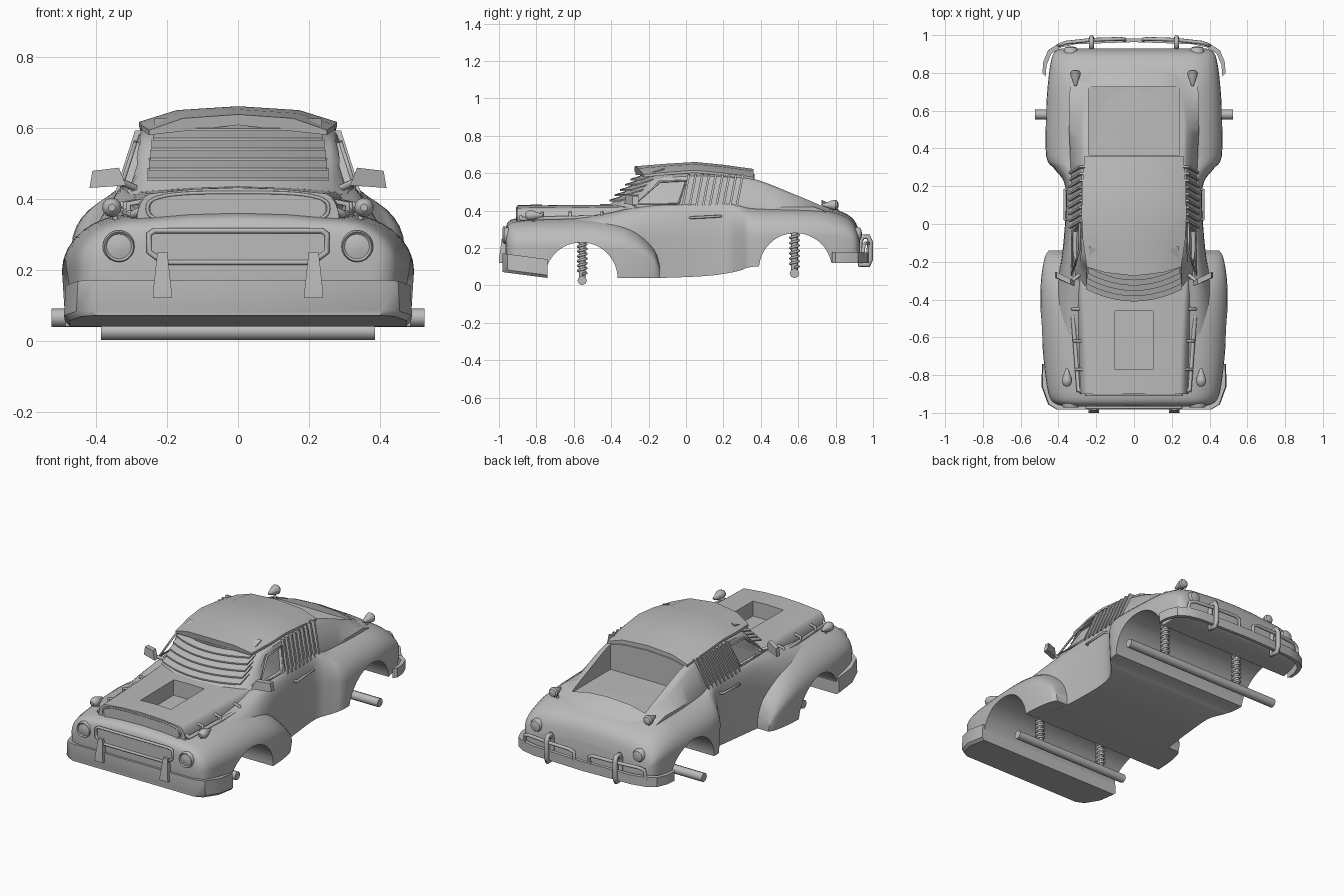
import bpy, bmesh
from math import sin, cos, pi, tau

if "Cube" in bpy.data.objects:
    bpy.data.objects.remove(bpy.data.objects["Cube"], do_unlink=True)

grey = bpy.data.materials.new("plain grey")
grey.use_nodes = True
grey.diffuse_color = (0.5, 0.5, 0.5, 1)
grey.node_tree.nodes["Principled BSDF"].inputs["Base Color"].default_value = grey.diffuse_color


def link(name, data):
    ob = bpy.data.objects.new(name, data)
    data.materials.append(grey)
    bpy.context.collection.objects.link(ob)
    return ob


def solid(name, rings):
    """Closed body through a list of equal rings of 3D points."""
    bm = bmesh.new()
    loops = [[bm.verts.new(p) for p in ring] for ring in rings]
    count = len(loops[0])
    for a, b in zip(loops, loops[1:]):
        for i in range(count):
            j = (i + 1) % count
            bm.faces.new((a[i], a[j], b[j], b[i]))
    bm.faces.new(loops[0][::-1])
    bm.faces.new(loops[-1])
    bmesh.ops.recalc_face_normals(bm, faces=bm.faces)
    mesh = bpy.data.meshes.new(name)
    bm.to_mesh(mesh)
    bm.free()
    return link(name, mesh)


def box(name, x0, x1, y0, y1, z0, z1):
    return solid(name, [[(x0, y0, z), (x1, y0, z), (x1, y1, z), (x0, y1, z)] for z in (z0, z1)])


def turned(name, x, z, profile, sides=20):
    """Round part along y from (y, radius) pairs."""
    return solid(name, [[(x + r * cos(tau * i / sides), y, z + r * sin(tau * i / sides))
                         for i in range(sides)] for y, r in profile])


def tube(name, points, radius, closed=False):
    curve = bpy.data.curves.new(name, "CURVE")
    curve.dimensions = "3D"
    curve.bevel_depth = radius
    curve.bevel_resolution = 2
    curve.use_fill_caps = True
    spline = curve.splines.new("POLY")
    spline.points.add(len(points) - 1)
    for slot, p in zip(spline.points, points):
        slot.co = (*p, 1)
    spline.use_cyclic_u = closed
    return link(name, curve)


def smooth_rows(rows, steps=4):
    """Rounded interpolation between station rows."""
    out = []
    for i in range(len(rows) - 1):
        p, a, b, n = rows[max(i - 1, 0)], rows[i], rows[i + 1], rows[min(i + 2, len(rows) - 1)]
        for k in range(steps):
            t = k / steps
            out.append([B + 0.5 * t * (C - A + t * (2 * A - 5 * B + 4 * C - D + t * (3 * (B - C) + D - A)))
                        for A, B, C, D in zip(p, a, b, n)])
    return out + [rows[-1]]


def loft(name, rows, section, bow=0):
    """Mirrored sections along y; bow sweeps the front edge back at the sides."""
    rings = []
    for y, *values in rows:
        half = section(*values)
        full = half + [(-x, z) for x, z in half[-2:0:-1]]
        sweep = bow * min(1, max(0, -y / 0.35))
        rings.append([(x, y + sweep * (x / 0.25) ** 2, z) for x, z in full])
    return solid(name, rings)


def rounded_section(w, low, xs, top):
    mid = low + 0.52 * (top - low)
    arc = [(xs + (w - xs) * cos(a * pi / 16), mid + (top - mid) * sin(a * pi / 16)) for a in range(9)]
    return [(0, low), (w * 0.98, low)] + arc + [(xs / 2, top + 0.012), (0, top + 0.016)]


def cabin_section(xb, xr, edge, top):
    belt = min(0.42, edge - 0.02)
    return [(0, 0.3), (xb, 0.3), (xb, belt), (xr, edge - 0.01), (xr - 0.015, edge),
            (xr * 0.55, edge + 0.75 * (top - edge)), (0, top)]


def roof_section(w, z):
    return [(0, z - 0.03), (w, z - 0.058), (w, z - 0.044), (w * 0.62, z - 0.011), (0, z)]


def cut(ob, *cutters):
    bpy.context.view_layer.objects.active = ob
    for c in cutters:
        mod = ob.modifiers.new("cut", "BOOLEAN")
        mod.object, mod.solver = c, "EXACT"
        bpy.ops.object.modifier_apply(modifier=mod.name)


def cabin_side(s, y, z, out=0):
    return (s * (0.333 - (z - 0.42) * 0.32 + out), y, z)


# Main shells
fenders = loft("front_fenders", smooth_rows([
    (-.965, .36, .12, .25, .28), (-.95, .42, .09, .27, .325), (-.89, .455, .07, .28, .345),
    (-.7, .48, .05, .29, .355), (-.5, .493, .04, .3, .355), (-.35, .495, .04, .3, .335),
    (-.25, .487, .04, .3, .285), (-.17, .47, .04, .3, .2), (-.14, .45, .04, .3, .11)]), rounded_section)
tub = loft("lower_body", smooth_rows([
    (-.7, .42, .05, .3, .345), (-.45, .425, .04, .31, .38), (-.3, .405, .04, .315, .41),
    (-.14, .378, .04, .32, .43), (.1, .36, .05, .32, .44), (.22, .37, .065, .32, .44),
    (.29, .42, .08, .31, .43), (.36, .465, .1, .3, .415), (.6, .465, .11, .29, .41),
    (.75, .455, .12, .28, .4), (.86, .44, .13, .26, .365), (.91, .42, .14, .25, .315),
    (.93, .38, .15, .22, .24)]), rounded_section)
hood = loft("hood", smooth_rows([
    (-.9, .285, .25, .24, .415), (-.6, .295, .25, .25, .417), (-.3, .31, .25, .27, .42)]), rounded_section)
cabin = loft("cabin", smooth_rows([
    (-.42, .3, .275, .4, .425), (-.3, .317, .275, .485, .51), (-.2, .328, .274, .57, .593),
    (.05, .335, .278, .595, .628), (.33, .337, .278, .573, .605), (.57, .345, .28, .485, .52),
    (.78, .33, .245, .4, .43), (.88, .27, .2, .33, .34)]), cabin_section, 0.06)
loft("roof_panel", [(-.275, .25, .637), (-.1, .272, .651), (.05, .278, .66), (.2, .274, .645),
                    (.36, .262, .623)], roof_section, 0.06)

# Wheel arches, window and hood openings
arches = []
for y, z in ((-.56, .035), (.585, .085)):
    r = 0.195
    arches.append(solid("arch_cutter", [[(x, y + r * cos(tau * i / 48), z + r * sin(tau * i / 48))
                                         for i in range(48)] for x in (-.7, .7)]))
rear_opening = box("rear_window_cutter", -.24, .24, .365, .725, .42, .8)
hood_opening = box("hood_cutter", -.1, .1, -.77, -.46, .34, .6)
window_shape = [(-.27, .435), (-.14, .555), (0, .56), (-.04, .435)]
windows = [solid("side_window_cutter", [[cabin_side(s, y, z, d) for y, z in window_shape]
                                        for d in (-.025, .1)]) for s in (1, -1)]
cut(fenders, arches[0], hood_opening)
cut(tub, *arches, rear_opening, hood_opening)
cut(hood, hood_opening)
cut(cabin, rear_opening, *windows)
for c in arches + windows + [rear_opening, hood_opening]:
    bpy.data.objects.remove(c, do_unlink=True)

# Windshield slats, bowed forward in the middle
for i in range(6):
    y, z, w = -.41 + .028 * i, .45 + .028 * i, .255 - .004 * i
    rings = []
    for k in range(-5, 6):
        t = k / 5
        f = y + 0.065 * t * t
        rings.append([(w * t, f, z), (w * t, f + .09, z + .03), (w * t, f + .09, z + .036), (w * t, f, z + .008)])
    solid("windshield_slat", rings)


# Nose: oval hood intake, grille and bumper
def power(v, e):
    return abs(v) ** e * (1 if v > 0 else -1)


def oval(scale):
    angles = [tau * i / 40 for i in range(40)]
    return [(.255 * scale * power(cos(a), .6), .372 + .045 * scale * power(sin(a), .7)) for a in angles]


solid("hood_intake", [[(x, y, z) for x, z in oval(.97)] for y in (-.88, -.905)])
tube("hood_intake_rim", [(x, -.903, z) for x, z in oval(1)], .005, True)
grille = [(-.21, .22), (.21, .22), (.25, .25), (.25, .3), (.235, .31), (-.235, .31), (-.25, .3), (-.25, .25)]
solid("grille_panel", [[(x, y, z) for x, z in grille] for y in (-.94, -.97)])
tube("grille_rim", [(x, -.972, z) for x, z in grille], .008, True)
plan = [(-.487, -.74), (-.49, -.86), (-.455, -.955), (-.41, -.982), (.41, -.982), (.455, -.955), (.49, -.86), (.487, -.74)]
solid("front_bumper", [[(x * k, y, z - (y + .97) * .13) for x, y in plan]
                       for z, k in ((.07, .97), (.085, 1), (.17, .99))])

# Rear bumper bar
bar = [(-.485, .8), (-.48, .86), (-.455, .92), (-.4, .955), (-.32, .972), (0, .983)]
bar += [(-x, y) for x, y in bar[-2::-1]]
solid("rear_bumper", [[(x, y, .12), (x, y, .175), (x * .965, y - .02, .175), (x * .965, y - .02, .12)] for x, y in bar])

# Paired parts
for s in (1, -1):
    solid("bumper_guard", [[(s * (.213 - w), f, z), (s * (.213 + w), f, z), (s * (.213 + w), -.94, z), (s * (.213 - w), -.94, z)]
                           for z, w, f in ((.12, .027, -1), (.14, .026, -1), (.25, .014, -.985))])
    turned("headlight", s * .335, .265, [(-.9, .046), (-.96, .046), (-.972, .041), (-.966, .035), (-.972, .01)])
    turned("front_spotlight", s * .355, .375, [(-.86, .01), (-.852, .02), (-.835, .027), (-.82, .026), (-.765, .006)])
    tube("spotlight_stalk", [(s * .355, -.815, .37), (s * .34, -.815, .33)], .008)
    turned("rear_spotlight", s * .31, .43, [(.815, .01), (.81, .022), (.8, .028), (.785, .026), (.73, .006)])
    tube("rear_spotlight_stalk", [(s * .31, .78, .43), (s * .29, .77, .36)], .008)
    turned("tail_light", s * .335, .275, [(.85, .038), (.925, .036), (.935, .03), (.94, .01)])

    # Fender rails with pegs to the hood
    tube("fender_rail", [(s * .265, -.885, .37), (s * .295, -.88, .355), (s * .33, -.4, .365),
                         (s * .335, -.34, .375), (s * .3, -.32, .39)], .012)
    for y in (-.77, -.62, -.45):
        x = .33 + (y + .4) * .06
        tube("rail_peg", [(s * x, y, .36), (s * x, y, .385), (s * (x - .06), y, .395)], .008)

    # Side window trim and slats
    tube("side_window_rim", [cabin_side(s, y, z) for y, z in window_shape], .006, True)
    for i in range(9):
        y = -.025 + .036 * i
        solid("side_window_slat", [[cabin_side(s, y + dy + lean, z, d) for dy, d in ((0, -.02), (0, .012), (.012, .012), (.012, -.02))]
                                   for z, lean in ((.415, 0), (.592, .035))])
    tube("door_handle", [(s * .345, .02, .36), (s * .368, .025, .362), (s * .368, .18, .37), (s * .345, .19, .37)], .007)

    # Door mirror
    solid("mirror", [[(s * .315, y, .437), (s * .418, y + .045, .43), (s * .41, y + .045, .478), (s * .335, y + .01, .487)]
                     for y in (-.33, -.3)])
    tube("mirror_arm", [(s * .29, -.27, .43), (s * .335, -.305, .45)], .01)

    # Tubular rear overriders and hoops
    tube("overrider", [(s * .225, y, z) for y, z in ((.93, .11), (.975, .11), (.986, .14), (.986, .23), (.975, .26), (.945, .26), (.93, .23))], .014, True)
    tube("outer_hoop", [(s * .225, .975, .225), (s * .36, .96, .225), (s * .39, .95, .215), (s * .4, .945, .16)], .01)
    tube("inner_hoop", [(s * .225, .975, .225), (s * .08, .98, .225), (s * .05, .978, .215), (s * .05, .972, .16)], .01)

    # Coil struts
    for x, y, low, high in ((.22, -.555, .03, .24), (.26, .58, .065, .29)):
        tube("strut", [(s * x, y, low), (s * x, y, high)], .018)
        tube("coil_spring", [(s * x + .022 * cos(t * pi / 6), y + .022 * sin(t * pi / 6), low + .03 + (high - low - .03) * t / 84)
                             for t in range(85)], .007)

# Axles
tube("front_axle", [(-.385, -.555, .027), (.385, -.555, .027)], .025)
tube("rear_axle", [(-.525, .58, .065), (.525, .58, .065)], .026)

# Shading
bpy.ops.object.select_all(action="DESELECT")
for ob in bpy.context.scene.objects:
    if ob.type == "MESH":
        ob.select_set(True)
        bpy.context.view_layer.objects.active = ob
bpy.ops.object.shade_smooth_by_angle(angle=0.6)
